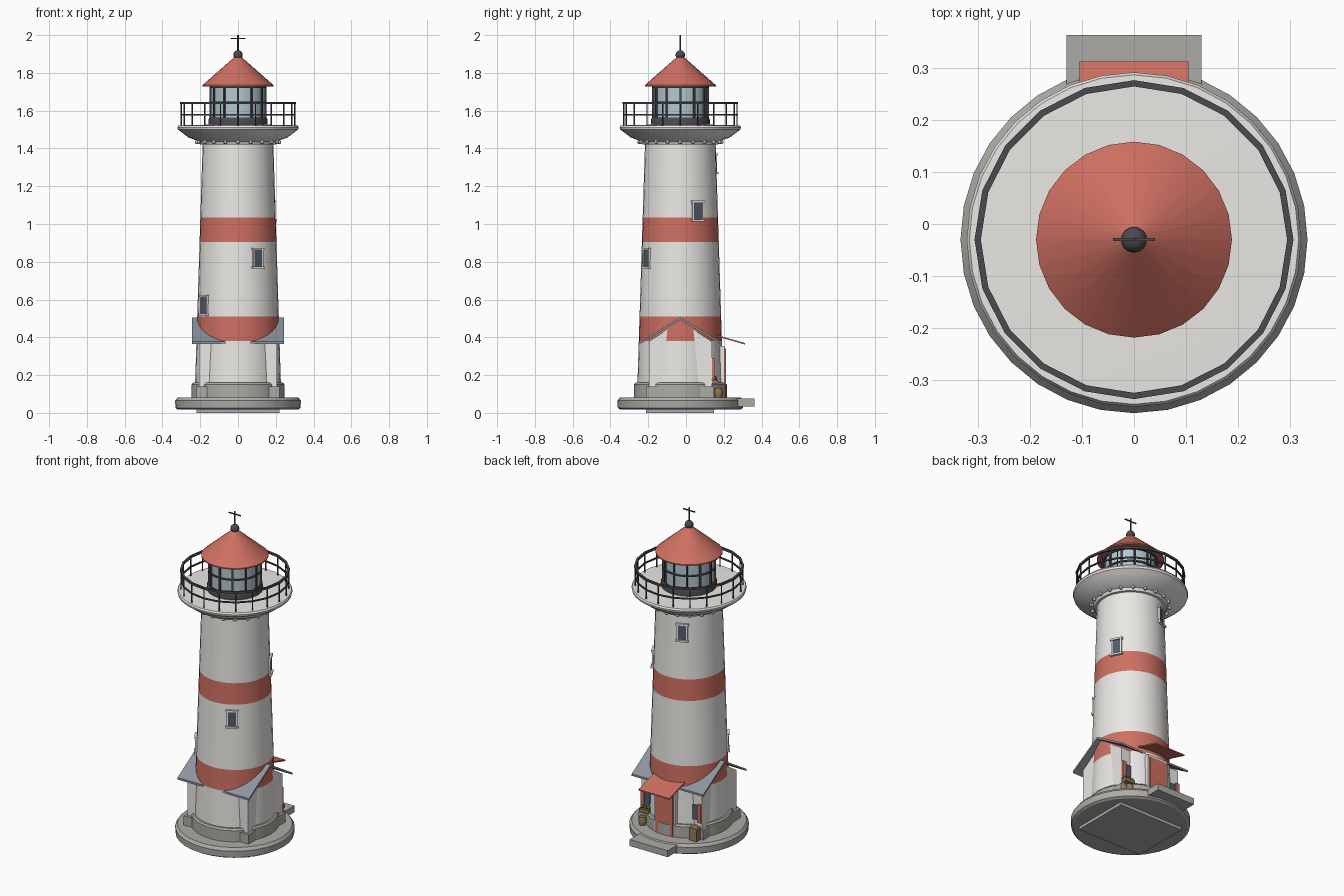
import bpy, bmesh, math
from mathutils import Vector, Matrix

if "Cube" in bpy.data.objects:
    bpy.data.objects.remove(bpy.data.objects["Cube"])

CY = -0.03  # tower axis in y


def mat(name, r, g, b):
    m = bpy.data.materials.new(name)
    m.diffuse_color = (r, g, b, 1)
    m.use_nodes = True
    m.node_tree.nodes["Principled BSDF"].inputs["Base Color"].default_value = m.diffuse_color
    return m


WHITE = mat("white_paint", 0.82, 0.81, 0.78)
RED = mat("red_paint", 0.62, 0.16, 0.12)
STONE = mat("stone", 0.42, 0.41, 0.38)
IRON = mat("iron", 0.07, 0.07, 0.08)
GLASS = mat("glass", 0.45, 0.58, 0.63)
PANE = mat("dark_pane", 0.08, 0.11, 0.15)
SLATE = mat("slate", 0.27, 0.30, 0.35)
WOOD = mat("wood", 0.30, 0.19, 0.09)
GREEN = mat("leaves", 0.15, 0.25, 0.08)


def finish(name, bm, m, smooth=True):
    bmesh.ops.recalc_face_normals(bm, faces=bm.faces)
    me = bpy.data.meshes.new(name)
    bm.to_mesh(me)
    bm.free()
    me.materials.append(m)
    ob = bpy.data.objects.new(name, me)
    bpy.context.collection.objects.link(ob)
    if smooth:
        bpy.context.view_layer.objects.active = ob
        bpy.ops.object.select_all(action='DESELECT')
        ob.select_set(True)
        bpy.ops.object.shade_smooth_by_angle(angle=math.radians(30))
    return ob


def lathe(name, profile, sides, m, closed=False, center=(0, CY)):
    bm = bmesh.new()
    rings = [[bm.verts.new((center[0] + r * math.cos(2 * math.pi * i / sides),
                            center[1] + r * math.sin(2 * math.pi * i / sides), z))
              for i in range(sides)] for r, z in profile]
    pairs = list(zip(rings, rings[1:]))
    if closed:
        pairs.append((rings[-1], rings[0]))
    for a, b in pairs:
        for i in range(sides):
            j = (i + 1) % sides
            bm.faces.new((a[i], a[j], b[j], b[i]))
    if not closed:
        bm.faces.new(rings[0])
        bm.faces.new(rings[-1])
    return finish(name, bm, m)


def add_box(bm, x0, x1, y0, y1, z0, z1, M=Matrix()):
    S = Matrix.Diagonal((x1 - x0, y1 - y0, z1 - z0, 1))
    T = Matrix.Translation(((x0 + x1) / 2, (y0 + y1) / 2, (z0 + z1) / 2))
    bmesh.ops.create_cube(bm, size=1, matrix=M @ T @ S)


def boxes(name, items, m, M=Matrix()):
    bm = bmesh.new()
    for b in items:
        add_box(bm, *b, M)
    return finish(name, bm, m, False)


def prism_x(name, pts, x0, x1, m):
    bm = bmesh.new()
    a = [bm.verts.new((x0, y, z)) for y, z in pts]
    b = [bm.verts.new((x1, y, z)) for y, z in pts]
    bm.faces.new(a)
    bm.faces.new(b)
    for i in range(len(pts)):
        j = (i + 1) % len(pts)
        bm.faces.new((a[i], a[j], b[j], b[i]))
    return finish(name, bm, m, False)


def tower_r(z):
    return 0.232 - 0.0315 * z


def around(i, n, r, z=0.0):
    a = 2 * math.pi * i / n
    return Matrix.Translation((0, CY, z)) @ Matrix.Rotation(a, 4, 'Z') @ Matrix.Translation((r, 0, 0))


# Round base, plinth and tower with red bands
lathe("base_disc", [(0.318, 0.018), (0.331, 0.026), (0.333, 0.065), (0.32, 0.082)], 32, STONE)
lathe("tower_plinth", [(0.246, 0.07), (0.246, 0.15), (0.238, 0.16), (0.22, 0.16)], 32, STONE)
levels = [0.08, 0.38, 0.51, 0.905, 1.035, 1.43]
for k, (a, b) in enumerate(zip(levels, levels[1:])):
    lathe(f"tower_section_{k + 1}", [(tower_r(a), a), (tower_r(b), b)], 32, RED if k % 2 else WHITE)

# House footing, gabled walls and roof
boxes("house_footing", [(-0.22, 0.22, CY - 0.183, CY + 0.178, 0, 0.14)], STONE)
prism_x("house_walls", [(-0.197, 0.1), (-0.197, 0.378), (CY, 0.485), (0.137, 0.378), (0.137, 0.1)],
        -0.206, 0.206, WHITE)
prism_x("house_roof", [(-0.24, 0.366), (CY, 0.492), (0.18, 0.366), (0.18, 0.378),
                       (CY, 0.506), (-0.24, 0.378)], -0.243, 0.243, SLATE)

# Entrance at the back
boxes("entrance_step", [(-0.13, 0.13, 0.18, 0.363, 0.035, 0.075)], STONE)
boxes("door_frame", [(s * 0.062 - 0.008, s * 0.062 + 0.008, 0.15, 0.205, 0.08, 0.35) for s in (-1, 1)]
      + [(-0.07, 0.07, 0.15, 0.207, 0.34, 0.355)], WHITE)
boxes("door", [(-0.058, 0.058, 0.15, 0.212, 0.08, 0.34)], RED)
prism_x("door_awning", [(0.16, 0.405), (0.16, 0.413), (0.312, 0.37), (0.312, 0.362)], -0.105, 0.105, RED)

# Back windows with shutters, flower box, pot and crate
for s, side in ((-1, "left"), (1, "right")):
    x = s * 0.165
    boxes(f"{side}_house_window", [(x - 0.022, x + 0.022, 0.13, 0.143, 0.19, 0.28)], PANE)
    boxes(f"{side}_house_shutter", [(x + s * 0.028 - 0.012, x + s * 0.028 + 0.012, 0.13, 0.15, 0.18, 0.29)], RED)
boxes("flower_box", [(0.135, 0.2, 0.135, 0.17, 0.155, 0.175)], WOOD)
bm = bmesh.new()
for p in ((0.145, 0.153, 0.182), (0.168, 0.153, 0.184), (0.19, 0.153, 0.182)):
    bmesh.ops.create_icosphere(bm, subdivisions=1, radius=0.013, matrix=Matrix.Translation(p))
finish("flowers", bm, GREEN, False)
lathe("barrel", [(0.017, 0.08), (0.022, 0.1), (0.022, 0.115), (0.018, 0.132)], 12, WOOD, center=(0.175, 0.172))
boxes("crate", [(-0.205, -0.155, 0.15, 0.19, 0.08, 0.16)], WOOD)

# Tower windows rising in a spiral
for k in range(4):
    z = 0.57 + 0.25 * k
    M = Matrix.Translation((0, CY, z)) @ Matrix.Rotation(math.radians(214 + 86.5 * k), 4, 'Z') \
        @ Matrix.Translation((tower_r(z), 0, 0))
    boxes(f"tower_window_pane_{k + 1}", [(-0.03, 0.003, -0.026, 0.026, -0.045, 0.045)], PANE, M)
    boxes(f"tower_window_frame_{k + 1}",
          [(-0.03, 0.007, s * 0.027 - 0.004, s * 0.027 + 0.004, -0.045, 0.045) for s in (-1, 1)]
          + [(-0.03, 0.01, -0.036, 0.036, 0.043, 0.054),
             (-0.03, 0.014, -0.036, 0.036, -0.056, -0.045)], WHITE, M)

# Gallery with studs beneath
lathe("gallery", [(0.186, 1.42), (0.2, 1.422), (0.208, 1.438), (0.262, 1.458), (0.298, 1.485),
                  (0.318, 1.5), (0.321, 1.512), (0.316, 1.522), (0.15, 1.526)], 32, WHITE)
bm = bmesh.new()
for i in range(20):
    bmesh.ops.create_uvsphere(bm, u_segments=8, v_segments=6, radius=0.011, matrix=around(i, 20, 0.218, 1.434))
finish("gallery_studs", bm, WHITE)

# Railing
bm = bmesh.new()
for i in range(20):
    bmesh.ops.create_cone(bm, cap_ends=True, segments=6, radius1=0.004, radius2=0.004, depth=0.12,
                          matrix=around(i, 20, 0.3, 1.58))
finish("railing_posts", bm, IRON)
for name, z, h in (("railing_top", 1.64, 0.006), ("railing_middle", 1.578, 0.004)):
    lathe(name, [(0.3 - h, z - h), (0.3 + h, z - h), (0.3 + h, z + h), (0.3 - h, z + h)], 20, IRON, True)

# Lantern room
lathe("lantern_base", [(0.156, 1.515), (0.156, 1.553), (0.15, 1.565), (0.14, 1.565)], 24, IRON)
lathe("lantern_glass", [(0.143, 1.56), (0.143, 1.735)], 24, GLASS)
boxes_bm = bmesh.new()
for i in range(12):
    add_box(boxes_bm, -0.005, 0.005, -0.005, 0.005, 1.56, 1.735, around(i, 12, 0.146))
finish("lantern_mullions", boxes_bm, IRON, False)
for name, z, h in (("lantern_mid_ring", 1.645, 0.004), ("lantern_top_ring", 1.727, 0.007)):
    lathe(name, [(0.138, z - h), (0.151, z - h), (0.151, z + h), (0.138, z + h)], 24, IRON, True)

# Conical cap, ball and vane
lathe("lantern_cap", [(0.14, 1.73), (0.188, 1.728), (0.188, 1.735), (0.012, 1.89)], 24, RED)
bm = bmesh.new()
bmesh.ops.create_uvsphere(bm, u_segments=16, v_segments=10, radius=0.025,
                          matrix=Matrix.Translation((0, CY, 1.895)))
finish("cap_ball", bm, IRON)
lathe("vane_rod", [(0.004, 1.9), (0.004, 2.0)], 8, IRON)
boxes("vane_bar", [(-0.04, 0.04, CY - 0.003, CY + 0.003, 1.979, 1.985)], IRON)
